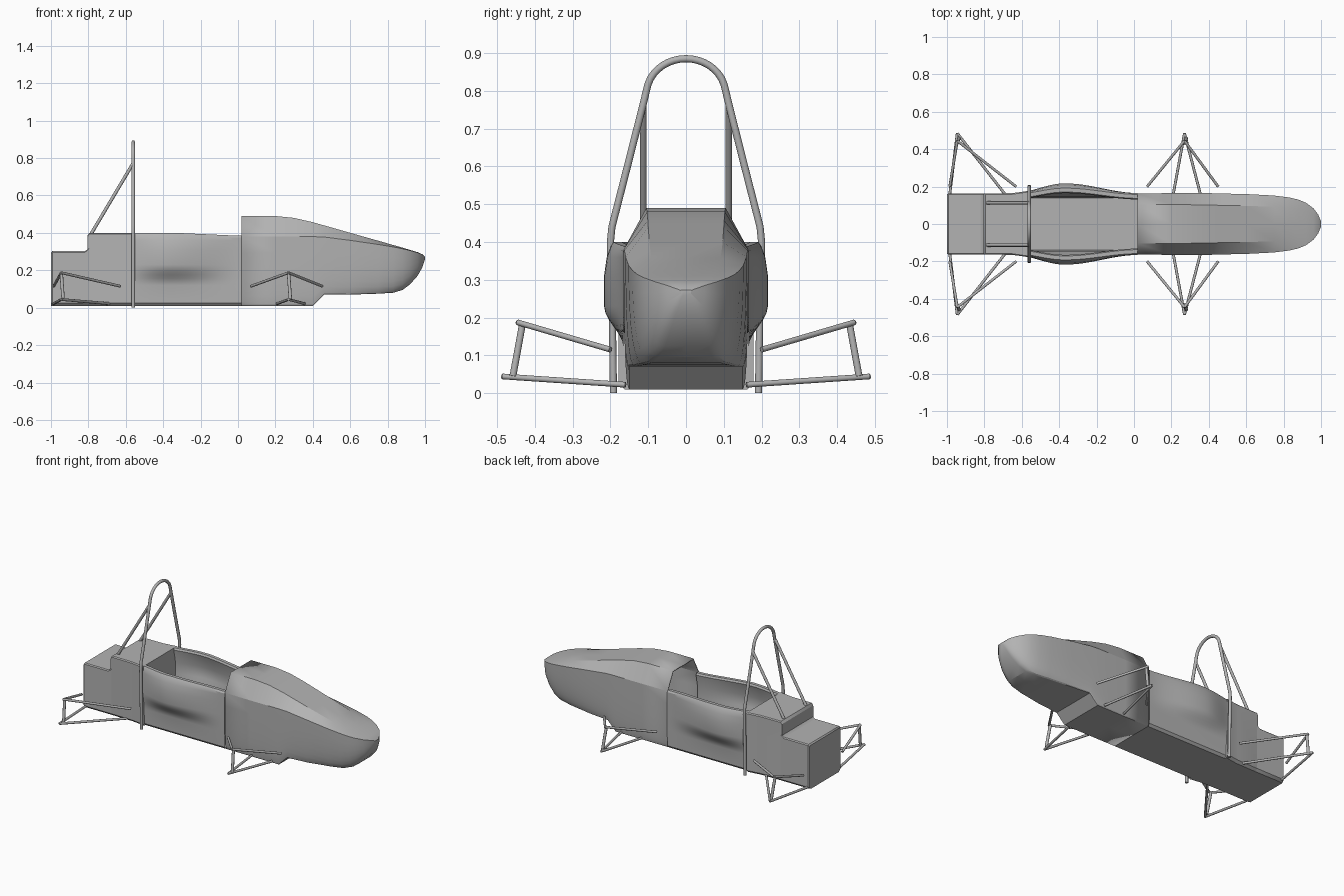
import bpy, bmesh, math
from mathutils import Vector

cube = bpy.data.objects.get("Cube")
if cube:
    bpy.data.objects.remove(cube)

grey = bpy.data.materials.new("grey_bodywork")
grey.use_nodes = True
colour = (0.45, 0.45, 0.45, 1)
grey.diffuse_color = colour
grey.node_tree.nodes["Principled BSDF"].inputs["Base Color"].default_value = colour


def finish(name, bm, angle=30):
    bmesh.ops.remove_doubles(bm, verts=bm.verts, dist=0.0005)
    bmesh.ops.recalc_face_normals(bm, faces=bm.faces)
    mesh = bpy.data.meshes.new(name)
    bm.to_mesh(mesh)
    bm.free()
    mesh.materials.append(grey)
    obj = bpy.data.objects.new(name, mesh)
    bpy.context.collection.objects.link(obj)
    bpy.ops.object.select_all(action='DESELECT')
    obj.select_set(True)
    bpy.context.view_layer.objects.active = obj
    bpy.ops.object.shade_smooth_by_angle(angle=math.radians(angle))
    return obj


def loft(name, sections, cap_start=False, cap_end=False, angle=30):
    """Join mirrored half sections [(x, [(y, z), ...])] running from centre to centre."""
    bm = bmesh.new()
    rings = []
    for x, half in sections:
        full = half + [(-y, z) for y, z in half[-2:0:-1]]
        rings.append([bm.verts.new((x, y, z)) for y, z in full])
    n = len(rings[0])
    for a, b in zip(rings, rings[1:]):
        for i in range(n):
            bm.faces.new((a[i], a[(i + 1) % n], b[(i + 1) % n], b[i]))
    if cap_start:
        bm.faces.new(rings[0])
    if cap_end:
        bm.faces.new(rings[-1])
    return finish(name, bm, angle)


def tube(name, points, radius=0.01, sides=12):
    """Sweep a round tube along a path lying roughly in one plane."""
    pts = [Vector(p) for p in points]
    bm = bmesh.new()
    rings = []
    for i, p in enumerate(pts):
        t = (pts[min(i + 1, len(pts) - 1)] - pts[max(i - 1, 0)]).normalized()
        u = t.cross(Vector((1, 0, 0)))
        u = u.normalized() if u.length > 0.1 else t.cross(Vector((0, 0, 1))).normalized()
        v = t.cross(u)
        rings.append([bm.verts.new(p + radius * (u * math.cos(k * math.tau / sides)
                      + v * math.sin(k * math.tau / sides))) for k in range(sides)])
    for a, b in zip(rings, rings[1:]):
        for k in range(sides):
            bm.faces.new((a[k], a[(k + 1) % sides], b[(k + 1) % sides], b[k]))
    bm.faces.new(rings[0])
    bm.faces.new(rings[-1])
    return finish(name, bm, 50)


# Nose and front cowl: x, bottom z, bottom y, side y, shoulder z, ridge y, top z
def nose_half(zb, wb, w, zs, wt, zt):
    side = []
    for k in range(9):
        t = k / 8
        side.append(((1 - t) ** 2 * wb + (1 - (1 - t) ** 2) * w, zb + (zs - zb) * t * t))
    return [(0, zb)] + side + [(wt, zt), (0, zt)]


nose = [
    (0.02, 0.01, .15, .163, .38, .105, .49),
    (0.20, 0.01, .15, .165, .38, .105, .49),
    (0.30, 0.01, .15, .165, .38, .103, .48),
    (0.40, 0.01, .15, .165, .38, .101, .457),
    (0.46, 0.07, .15, .163, .378, .10, .44),
    (0.60, 0.07, .135, .160, .36, .097, .40),
    (0.75, 0.075, .11, .152, .338, .092, .358),
    (0.83, 0.08, .09, .142, .325, .085, .335),
    (0.88, 0.095, .07, .130, .315, .077, .321),
    (0.92, 0.125, .055, .113, .306, .066, .309),
    (0.96, 0.17, .04, .083, .295, .048, .297),
    (0.985, 0.215, .025, .050, .285, .03, .286),
    (1.0, 0.26, .008, .014, .272, .008, .273),
]
cowl = loft("nose_cowl", [(s[0], nose_half(*s[1:])) for s in nose], cap_end=True, angle=20)
shell = cowl.modifiers.new("shell", 'SOLIDIFY')
shell.thickness = 0.008


# Cockpit tub with bulging sides, a rolled rim and an open top
def bulge(x):
    t = (x + 0.37) / (0.40 if x > -0.37 else 0.28)
    return 0.165 + 0.052 * (0.5 + 0.5 * math.cos(math.pi * min(1, abs(t))))


def tub_half(x):
    w = bulge(x)
    rim = 0.385 + 0.015 * min(1, max(0, -x * 3))
    lean = (w - 0.165) * 0.35
    outer = [(0, .01), (.15, .01), (.163, .025), (.165, .12)]
    for k in range(1, 7):
        s = k / 6
        outer.append((.165 + (w - .165) * s * s * (3 - 2 * s), .12 + .11 * s))
    outer += [(w, .31), (w - lean * .4, .36), (w - lean, rim - .01), (w - lean - .007, rim)]
    inner = [(w - lean - .028, rim), (w - lean - .034, rim - .012), (w - .02, .30),
             (w - .02, .23), (.145, .12), (.14, .03), (0, .03)]
    return outer + inner


loft("cockpit_tub", [(x, tub_half(x)) for x in [-.575 + .595 * k / 24 for k in range(25)]])


# Rear deck and rear box, with softened lower edges
def box_half(w, top):
    return [(0, .01), (w - .015, .01), (w, .025), (w, top - .006), (w - .006, top), (0, top)]


loft("rear_deck", [(-.805, box_half(.16, .385)), (-.795, box_half(.163, .40)),
                   (-.65, box_half(.165, .40)), (-.60, box_half(.172, .40)),
                   (-.56, box_half(.178, .40))], True, True)
loft("rear_box", [(-1, box_half(.158, .294)), (-.993, box_half(.163, .302)),
                  (-.82, box_half(.163, .302)), (-.805, box_half(.163, .312)),
                  (-.79, box_half(.163, .33))], True, True)

# Roll hoop: sloping legs, joined by an arch
left_leg = [(-.56, .192, 0), (-.56, .195, .2), (-.56, .20, .40), (-.56, .196, .44),
            (-.56, .155, .60), (-.56, .112, .77)]
arch = [(-.56, .105 * math.cos(a), .79 + .095 * math.sin(a))
        for a in [math.pi * k / 20 for k in range(1, 20)]]
right_leg = [(x, -y, z) for x, y, z in reversed(left_leg)]
tube("roll_hoop", left_leg + arch + right_leg, 0.0095, 16)

# Hoop braces and suspension frames on both sides
for side, s in (("left", 1), ("right", -1)):
    def rod(name, a, b, r=0.0075):
        tube(side + "_" + name, [(a[0], s * a[1], a[2]), (b[0], s * b[1], b[2])], r)

    rod("hoop_brace", (-.562, .113, .77), (-.785, .113, .395), .009)
    for end, x, upper, lower in (("front", .27, (.07, .45), (.21, .355)),
                                 ("rear", -.945, (-.63, -.985), (-.69, -.985))):
        for i, ux in enumerate(upper):
            rod(f"{end}_upper_arm_{i + 1}", (x, .445, .187), (ux, .20, .115))
        for i, lx in enumerate(lower):
            rod(f"{end}_lower_arm_{i + 1}", (x, .485, .044), (lx, .16, .022))
        rod(f"{end}_upright", (x, .432, .187), (x + .01, .458, .045), .009)
